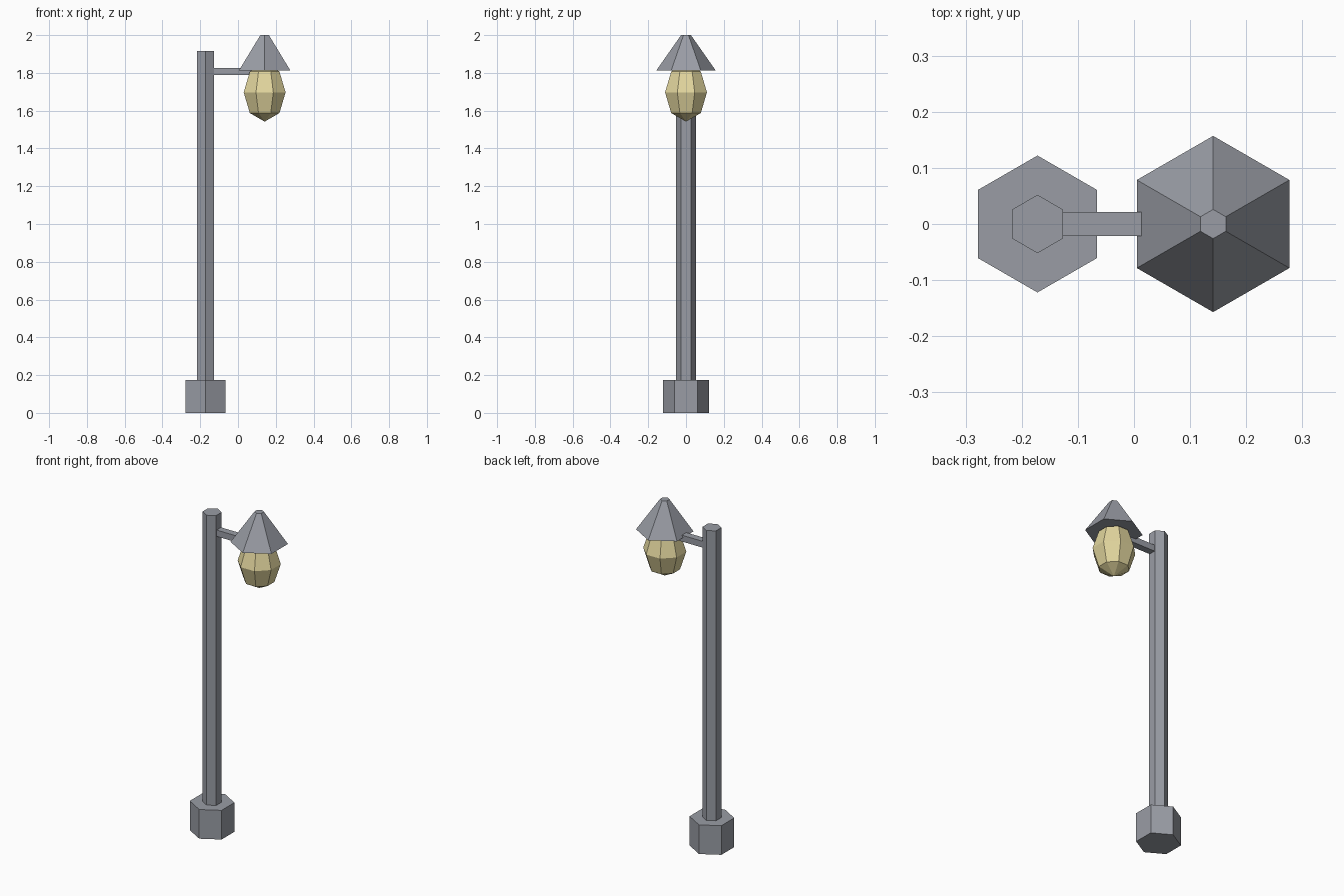
import bpy
import math

if "Cube" in bpy.data.objects:
    bpy.data.objects.remove(bpy.data.objects["Cube"])

POLE_X = -0.172
LAMP_X = 0.141


def material(name, color):
    mat = bpy.data.materials.new(name)
    mat.diffuse_color = (*color, 1)
    mat.use_nodes = True
    mat.node_tree.nodes["Principled BSDF"].inputs["Base Color"].default_value = mat.diffuse_color
    return mat


METAL = material("blue_grey_metal", (0.32, 0.335, 0.375))
GLASS = material("warm_glass", (0.76, 0.67, 0.34))


def hex_part(name, x, z0, z1, r0, r1):
    """Six-sided prism or frustum from z0 to z1, corners on +-y."""
    bpy.ops.mesh.primitive_cone_add(vertices=6, radius1=r0, radius2=r1,
                                    depth=z1 - z0, location=(x, 0, (z0 + z1) / 2))
    obj = bpy.context.object
    obj.name = name
    obj.data.materials.append(METAL)
    return obj


# Foot and post
hex_part("base", POLE_X, 0.0, 0.175, 0.122, 0.122)
hex_part("post", POLE_X, 0.16, 1.915, 0.052, 0.052)

# Lamp shade
hex_part("lamp_shade", LAMP_X, 1.813, 2.0, 0.157, 0.026)

# Arm from post to lamp
x0, x1 = POLE_X + 0.03, 0.075
bpy.ops.mesh.primitive_cube_add(size=1, location=((x0 + x1) / 2, 0, 1.807))
arm = bpy.context.object
arm.name = "arm"
arm.scale = (x1 - x0, 0.042, 0.038)
arm.data.materials.append(METAL)

# Glowing bulb: eight-sided low-poly ellipsoid
bpy.ops.mesh.primitive_uv_sphere_add(segments=8, ring_count=4, radius=1,
                                     location=(LAMP_X, 0, 1.697),
                                     rotation=(0, 0, math.radians(22.5)))
bulb = bpy.context.object
bulb.name = "bulb"
bulb.scale = (0.12, 0.12, 0.155)
bulb.data.materials.append(GLASS)
